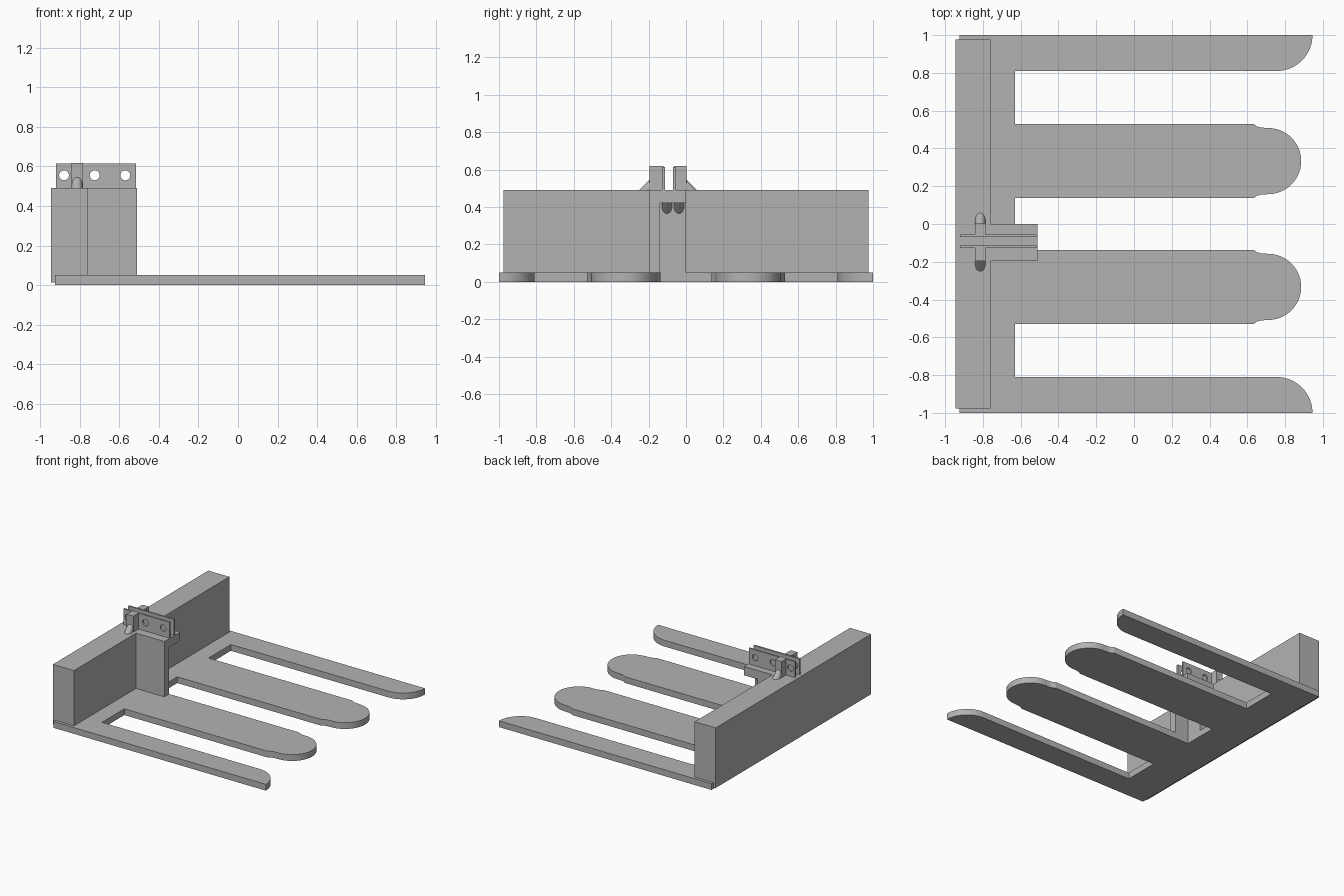
import bpy, bmesh
from math import sin, cos, pi, radians
from mathutils import Vector

cube = bpy.data.objects.get("Cube")
if cube:
    bpy.data.objects.remove(cube)

grey = bpy.data.materials.new("plain grey")
grey.use_nodes = True
colour = (0.45, 0.45, 0.45, 1)
grey.diffuse_color = colour
grey.node_tree.nodes["Principled BSDF"].inputs["Base Color"].default_value = colour


def finish(name, bm, smooth=False):
    bmesh.ops.recalc_face_normals(bm, faces=bm.faces)
    mesh = bpy.data.meshes.new(name)
    bm.to_mesh(mesh)
    bm.free()
    mesh.materials.append(grey)
    obj = bpy.data.objects.new(name, mesh)
    bpy.context.collection.objects.link(obj)
    bpy.ops.object.select_all(action='DESELECT')
    obj.select_set(True)
    bpy.context.view_layer.objects.active = obj
    if smooth:
        bpy.ops.object.shade_smooth_by_angle(angle=radians(30))
    return obj


def box(name, x, y, z):
    bm = bmesh.new()
    bmesh.ops.create_cube(bm, size=1)
    for v in bm.verts:
        v.co = [r[0] if c < 0 else r[1] for c, r in zip(v.co, (x, y, z))]
    return finish(name, bm)


def prism(name, outline, z0, z1):
    bm = bmesh.new()
    face = bm.faces.new([bm.verts.new((x, y, z0)) for x, y in outline])
    top = bmesh.ops.extrude_face_region(bm, geom=[face], use_keep_orig=True)["geom"]
    bmesh.ops.translate(bm, vec=(0, 0, z1 - z0),
                        verts=[g for g in top if isinstance(g, bmesh.types.BMVert)])
    return finish(name, bm, True)


def rod(name, centre, direction, radius, length):
    bm = bmesh.new()
    bmesh.ops.create_cone(bm, cap_ends=True, segments=32, radius1=radius,
                          radius2=radius, depth=length)
    turn = Vector((0, 0, 1)).rotation_difference(Vector(direction)).to_matrix()
    bmesh.ops.rotate(bm, verts=bm.verts, cent=(0, 0, 0), matrix=turn)
    bmesh.ops.translate(bm, verts=bm.verts, vec=centre)
    return finish(name, bm, True)


def brace(name, corner, out, up):
    # slanted round rib buried in the corner between two faces
    out, up = Vector(out), Vector(up)
    rod(name, Vector(corner) + (out + up) * 0.0085, out - up, 0.027, 0.092)


def arc(cx, cy, r, a0, a1, n):
    angles = [radians(a0 + (a1 - a0) * i / n) for i in range(n + 1)]
    return [(cx + r * cos(a), cy + r * sin(a)) for a in angles]


# Forked base plate: half outline, then mirrored across y
neck = [(0.635, 0.195), (0.65, 0.184), (0.67, 0.178)]
mid = 0.333
half = [(-0.63, 0.137), (0.63, 0.137)]
half += [(x, mid - d) for x, d in neck]
half += arc(0.71, mid, 0.175, -90, 90, 28)
half += [(x, mid + d) for x, d in reversed(neck)]
half += [(0.63, 0.529), (-0.63, 0.529), (-0.63, 0.81)]
half += arc(0.755, 1, 0.19, -90, 0, 16)
half += [(-0.925, 1)]
prism("fork_base", half + [(x, -y) for x, y in reversed(half)], 0, 0.05)

# Upright wall and bracket column
box("back_wall", (-0.945, -0.76), (-0.977, 0.977), (0.012, 0.49))
box("bracket_side", (-0.78, -0.51), (-0.197, -0.138), (0.002, 0.49))
box("bracket_column", (-0.78, -0.63), (-0.14, 0), (0.002, 0.45))
box("bracket_top", (-0.78, -0.51), (-0.197, 0), (0.42, 0.49))
for y in (-0.102, -0.038):
    brace("column_brace", (-0.63, y, 0.42), (1, 0, 0), (0, 0, -1))

# Twin hinge plates with three holes, stiffening blocks and braces
for side, y0, y1 in (("front", -0.128, -0.113), ("rear", -0.07, -0.055)):
    plate = box(side + "_hinge_plate", (-0.92, -0.515), (y0, y1), (0.48, 0.615))
    for x in (-0.88, -0.725, -0.57):
        cutter = rod("hole_cutter", (x, (y0 + y1) / 2, 0.555), (0, 1, 0), 0.025, 0.1)
        cutter.hide_render = True
        cut = plate.modifiers.new("hole", 'BOOLEAN')
        cut.object = cutter
        cut.solver = 'EXACT'
        bpy.context.view_layer.objects.active = plate
        bpy.ops.object.modifier_apply(modifier=cut.name)
        bpy.data.objects.remove(cutter)

block_x = (-0.843, -0.785)
box("front_block", block_x, (-0.195, -0.12), (0.48, 0.618))
box("rear_block", block_x, (-0.063, 0.003), (0.48, 0.618))
brace("front_brace", (-0.814, -0.195, 0.49), (0, -1, 0), (0, 0, 1))
brace("rear_brace", (-0.814, 0.003, 0.49), (0, 1, 0), (0, 0, 1))
